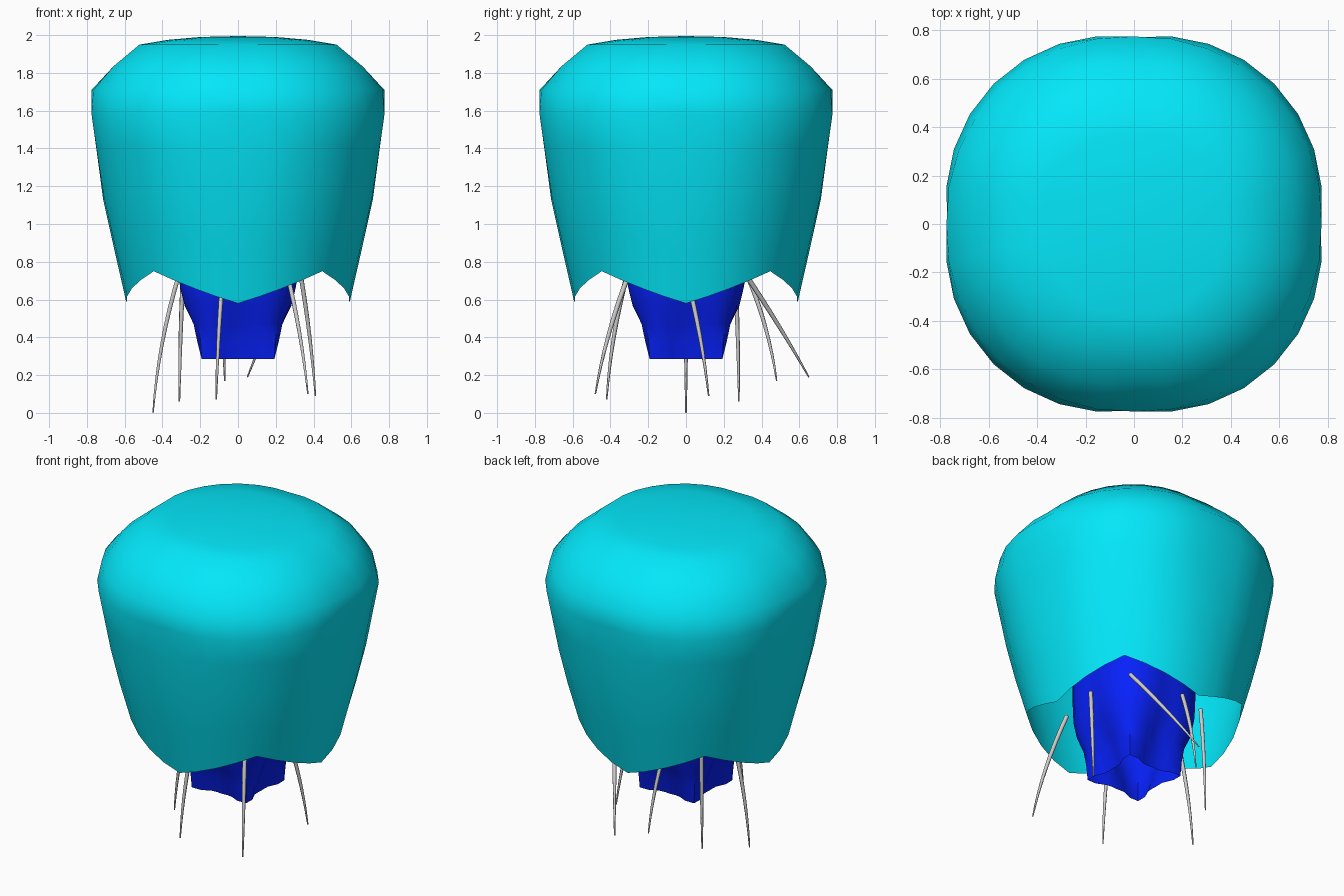
import bpy, bmesh
from math import sin, cos, pi, radians
from mathutils import Vector

if "Cube" in bpy.data.objects:
    bpy.data.objects.remove(bpy.data.objects["Cube"])


def material(name, color):
    m = bpy.data.materials.new(name)
    m.diffuse_color = color
    m.use_nodes = True
    m.node_tree.nodes["Principled BSDF"].inputs["Base Color"].default_value = m.diffuse_color
    return m


def interp(table, z):
    # linear lookup in a list of (z, value) pairs, z descending
    for (z0, v0), (z1, v1) in zip(table, table[1:]):
        if z >= z1:
            return v0 + (v1 - v0) * (z0 - z) / (z0 - z1)
    return table[-1][1]


def loft(name, rings, top, mat, angle):
    # skin a stack of equal rings and close the upper end with a fan
    bm = bmesh.new()
    tip = bm.verts.new(top)
    loops = [[bm.verts.new(p) for p in ring] for ring in rings]
    n = len(loops[0])
    for i in range(n):
        j = (i + 1) % n
        bm.faces.new((tip, loops[0][i], loops[0][j]))
        for a, b in zip(loops, loops[1:]):
            bm.faces.new((a[i], b[i], b[j], a[j]))
    me = bpy.data.meshes.new(name)
    bm.to_mesh(me)
    bm.free()
    me.materials.append(mat)
    ob = bpy.data.objects.new(name, me)
    bpy.context.collection.objects.link(ob)
    bpy.context.view_layer.objects.active = ob
    ob.select_set(True)
    bpy.ops.object.shade_smooth_by_angle(angle=radians(angle))
    ob.select_set(False)
    return ob


cyan = material("bell_cyan", (0.001, 0.8, 0.95, 1))
blue = material("stomach_blue", (0.002, 0.015, 0.95, 1))

# Bell: slightly square dome whose rim has four pointed lobes
N = 32
angles = [2 * pi * i / N for i in range(N)]
# (z, radius on the axes, radius on the diagonals)
crown = [(1.99, 0.2, 0.2), (1.975, 0.37, 0.39), (1.95, 0.52, 0.55),
         (1.835, 0.655, 0.70), (1.71, 0.775, 0.79), (1.58, 0.772, 0.82)]
wall = [(1.58, 0.772), (1.4, 0.75), (1.1, 0.71), (0.8, 0.64), (0.58, 0.59)]


def polar(a, r, z):
    return (r * cos(a), r * sin(a), z)


rings = [[polar(a, r + (d - r) * abs(sin(2 * a)), z) for a in angles]
         for z, r, d in crown]
for f in (0.2, 0.45, 0.72, 1.0):
    ring = []
    for a in angles:
        t = abs((a / (pi / 2) + 0.5) % 1 - 0.5) * 2      # 0 at lobe, 1 at notch
        rim = 0.58 + 0.17 * t ** 1.1
        z = 1.58 - f * (1.58 - rim)
        square = 0.06 * max(0, (z - 0.7) / 0.88) * abs(sin(2 * a))
        ring.append(polar(a, interp(wall, z) * (1 + square), z))
    rings.append(ring)
loft("bell", rings, (0, 0, 1.995), cyan, 75)

# Stomach tube: rounded above, pinched into a cross-shaped mouth below
# (z, corner radius, side radius, corner sharpness)
sections = [(1.6, 0.33, 0.30, 1), (1.15, 0.36, 0.325, 1), (0.8, 0.36, 0.315, 1.2),
            (0.67, 0.355, 0.30, 1.5), (0.57, 0.335, 0.265, 1.5), (0.47, 0.295, 0.21, 2),
            (0.38, 0.28, 0.185, 3), (0.285, 0.272, 0.165, 6)]
rings = [[polar(a, s + (c - s) * abs(sin(2 * a)) ** p, z) for a in angles]
         for z, c, s, p in sections]
loft("stomach_tube", rings, (0, 0, 1.62), blue, 35)

# Tentacles: start (x, y) on the tube, free end (x, y, z) and bend
tentacles = [((-0.31, 0.0), (-0.45, 0.0, 0.0), 0.8),
             ((-0.29, 0.26), (-0.31, 0.28, 0.06), 0.9),
             ((-0.08, -0.31), (-0.115, -0.42, 0.07), 0.8),
             ((-0.10, 0.32), (-0.07, 0.48, 0.17), 0.75),
             ((0.29, 0.31), (0.05, 0.65, 0.19), 0.55),
             ((0.26, -0.30), (0.37, -0.48, 0.10), 0.7),
             ((0.33, 0.0), (0.41, 0.12, 0.09), 0.7)]
for k, (s, e, bend) in enumerate(tentacles):
    p0, p2 = Vector((s[0], s[1], 0.74)), Vector(e)
    p1 = p0.lerp(p2, bend)
    p1.z = p0.z + (p2.z - p0.z) * 0.5
    cu = bpy.data.curves.new("tentacle", 'CURVE')
    cu.dimensions = '3D'
    cu.bevel_depth = 0.013
    cu.bevel_resolution = 1
    cu.use_fill_caps = True
    sp = cu.splines.new('POLY')
    sp.points.add(8)
    for i, pt in enumerate(sp.points):
        t = i / 8
        p = p0 * (1 - t) ** 2 + p1 * 2 * t * (1 - t) + p2 * t * t
        pt.co = (*p, 1)
        pt.radius = 1 - 0.7 * t ** 2
    sp.use_smooth = True
    bpy.context.collection.objects.link(bpy.data.objects.new(f"tentacle_{k + 1}", cu))
